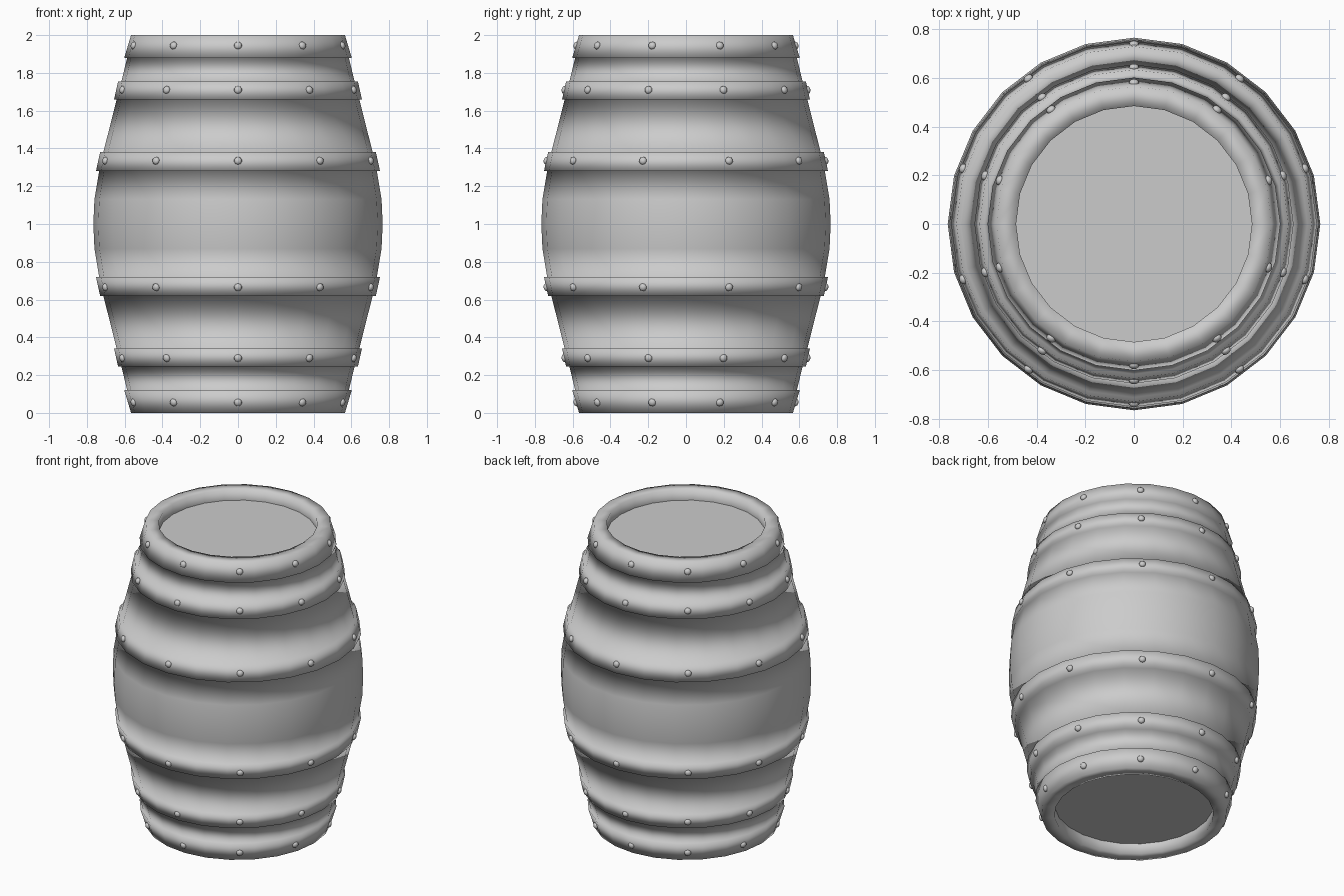
import bpy, bmesh
from math import pi, sin, cos, atan2
from mathutils import Matrix, Vector

if "Cube" in bpy.data.objects:
    bpy.data.objects.remove(bpy.data.objects["Cube"])

SIDES = 24
RIVETS = 10


def make_object(name, bm, smooth=True):
    bmesh.ops.recalc_face_normals(bm, faces=bm.faces)
    mesh = bpy.data.meshes.new(name)
    bm.to_mesh(mesh)
    bm.free()
    for p in mesh.polygons:
        p.use_smooth = smooth
    obj = bpy.data.objects.new(name, mesh)
    bpy.context.collection.objects.link(obj)
    return obj


def lathe(name, profile):
    bm = bmesh.new()
    rings = [[bm.verts.new((r * sin(2 * pi * i / SIDES), -r * cos(2 * pi * i / SIDES), z))
              for i in range(SIDES)] for r, z in profile]
    for a, b in zip(rings, rings[1:]):
        for i in range(SIDES):
            j = (i + 1) % SIDES
            bm.faces.new((a[i], a[j], b[j], b[i]))
    return make_object(name, bm)


# Staves with raised hoops: upper half profile (radius, z), mirrored below
upper = [(0.485, 1.93), (0.485, 2.0), (0.566, 2.0), (0.602, 1.88), (0.587, 1.88),
         (0.617, 1.755), (0.635, 1.755), (0.656, 1.66), (0.642, 1.66),
         (0.713, 1.38), (0.730, 1.38), (0.752, 1.28), (0.735, 1.28),
         (0.760, 1.13), (0.766, 1.0)]
lower = [(r, 2.0 - z) for r, z in reversed(upper[:-1])]
lathe("barrel_body", upper + lower)

# Recessed flat heads
for name, z in (("top_head", 1.93), ("bottom_head", 0.07)):
    bm = bmesh.new()
    ring = [bm.verts.new((0.485 * sin(2 * pi * i / SIDES), -0.485 * cos(2 * pi * i / SIDES), z))
            for i in range(SIDES)]
    bm.faces.new(ring if z > 1 else ring[::-1])
    mesh = bpy.data.meshes.new(name)
    bm.to_mesh(mesh)
    bm.free()
    bpy.context.collection.objects.link(bpy.data.objects.new(name, mesh))

# Domed rivets around each hoop: (name, radius, z, slope outwards going down)
hoops = [("end", 0.581, 1.945, 0.28), ("quarter", 0.644, 1.71, 0.22), ("bilge", 0.739, 1.335, 0.21)]
for label, radius, height, slope in hoops:
    for side, z, tilt in (("upper", height, slope), ("lower", 2.0 - height, -slope)):
        bm = bmesh.new()
        for k in range(RIVETS):
            a = 2 * pi * k / RIVETS
            out = Vector((sin(a), -cos(a), tilt)).normalized()
            rot = out.to_track_quat('Z', 'Y').to_matrix().to_4x4()
            place = (Matrix.Translation((radius * sin(a), -radius * cos(a), z))
                     @ rot @ Matrix.Diagonal((1, 1, 0.7, 1)))
            bmesh.ops.create_uvsphere(bm, u_segments=10, v_segments=6, radius=0.021, matrix=place)
        make_object(f"{side}_{label}_rivets", bm)
